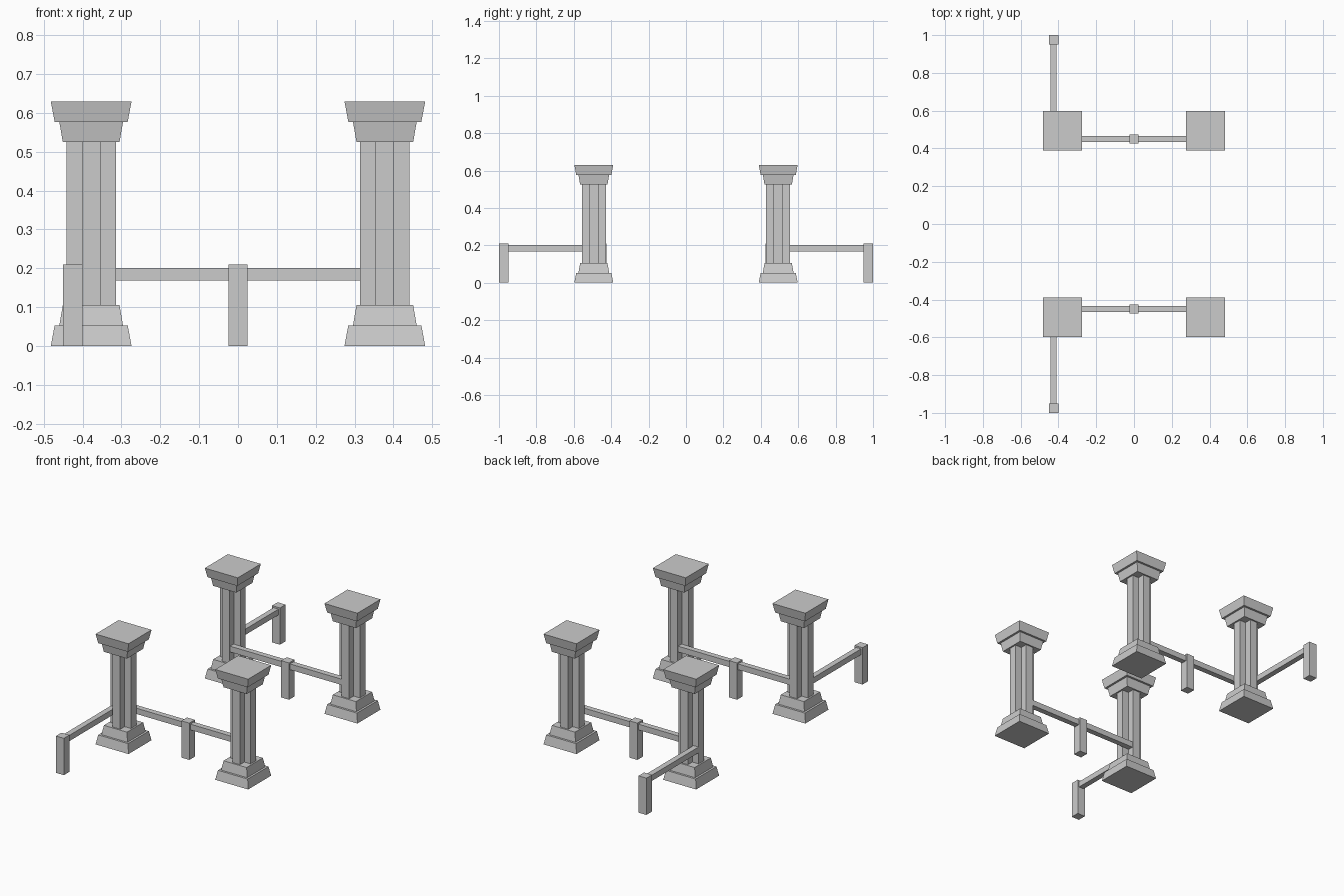
import bpy, bmesh

if "Cube" in bpy.data.objects:
    bpy.data.objects.remove(bpy.data.objects["Cube"])

CX, CY = 0.378, 0.493      # column centre
HALF, ARM = 0.064, 0.024   # cross-shaped shaft


def loft(name, rings):
    """Stack of matching closed rings, capped at both ends."""
    bm = bmesh.new()
    loops = [[bm.verts.new(p) for p in ring] for ring in rings]
    n = len(loops[0])
    bm.faces.new(loops[0][::-1])
    bm.faces.new(loops[-1])
    for a, b in zip(loops, loops[1:]):
        for i in range(n):
            j = (i + 1) % n
            bm.faces.new((a[i], a[j], b[j], b[i]))
    bmesh.ops.recalc_face_normals(bm, faces=bm.faces)
    mesh = bpy.data.meshes.new(name)
    bm.to_mesh(mesh)
    bm.free()
    ob = bpy.data.objects.new(name, mesh)
    bpy.context.collection.objects.link(ob)
    return ob


def square(x, y, h, z):
    return [(x - h, y - h, z), (x + h, y - h, z), (x + h, y + h, z), (x - h, y + h, z)]


def cross(x, y, z):
    h, a = HALF, ARM
    pts = [(a, -h), (a, -a), (h, -a), (h, a), (a, a), (a, h),
           (-a, h), (-a, a), (-h, a), (-h, -a), (-a, -a), (-a, -h)]
    return [(x + px, y + py, z) for px, py in pts]


def box(name, x0, x1, y0, y1, z0, z1):
    return loft(name, [[(x0, y0, z), (x1, y0, z), (x1, y1, z), (x0, y1, z)] for z in (z0, z1)])


# stepped profile (half width, height) shared by base and capital
steps = [(0.104, 0), (0.094, 0.053), (0.082, 0.053), (0.073, 0.105)]
TOP = 0.63

for sy, end in ((-1, "front"), (1, "back")):
    # columns
    for sx, side in ((-1, "left"), (1, "right")):
        x, y, tag = sx * CX, sy * CY, f"{end}_{side}"
        loft(f"column_base_{tag}", [square(x, y, h, z) for h, z in steps])
        loft(f"column_shaft_{tag}", [cross(x, y, 0.105), cross(x, y, TOP - 0.105)])
        loft(f"column_capital_{tag}", [square(x, y, h, TOP - z) for h, z in reversed(steps)])

    # cross rail with centre post
    y = sy * 0.45
    box(f"cross_rail_{end}", -0.36, 0.36, y - 0.016, y + 0.016, 0.168, 0.201)
    box(f"centre_post_{end}", -0.025, 0.025, y - 0.025, y + 0.025, 0, 0.21)

    # side rail with end post
    y0, y1 = sorted((sy * 0.51, sy * 0.96))
    box(f"side_rail_{end}", -0.441, -0.409, y0, y1, 0.168, 0.201)
    y0, y1 = sorted((sy * 0.95, sy * 1.0))
    box(f"end_post_{end}", -0.45, -0.40, y0, y1, 0, 0.21)
